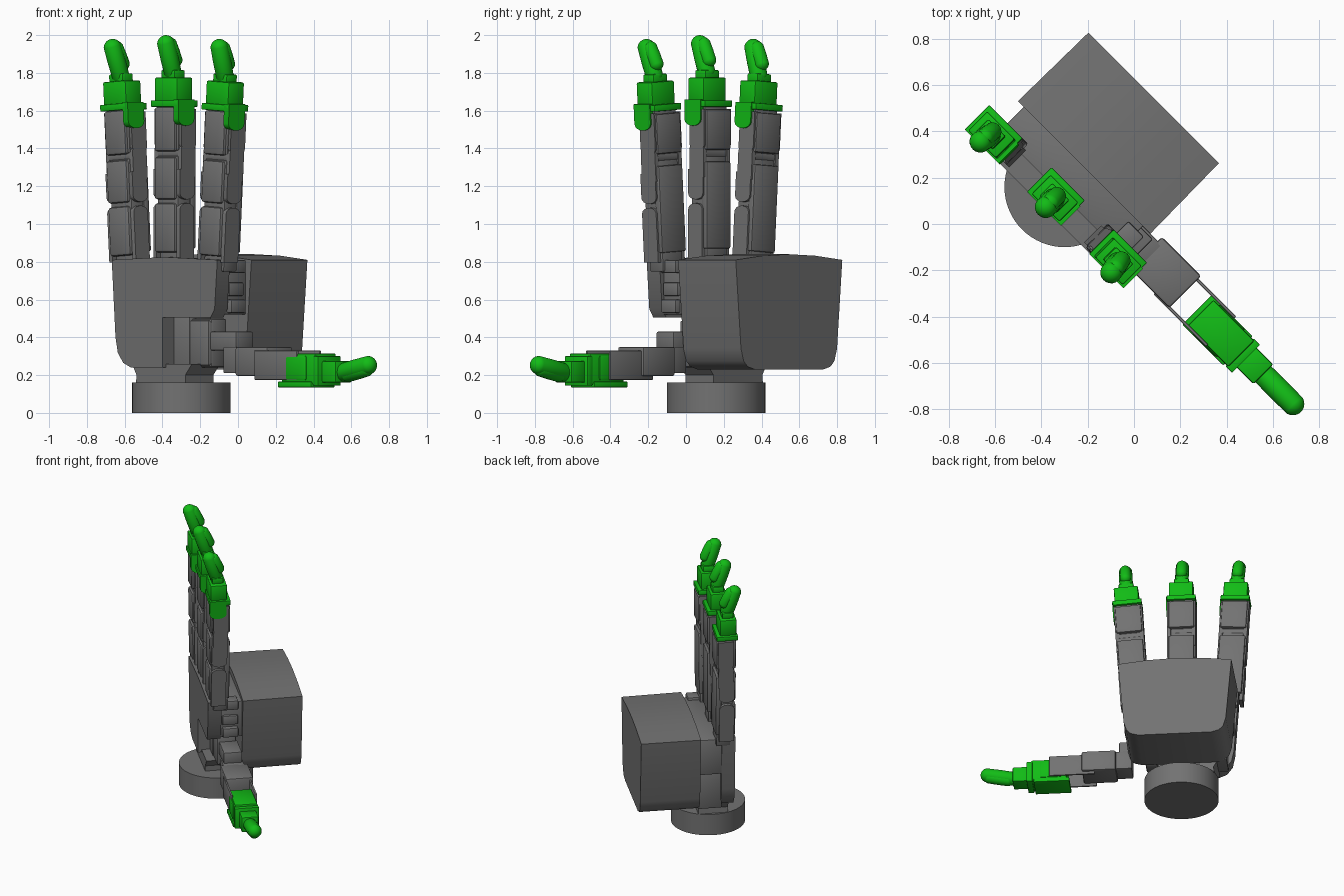
import bpy, bmesh, math
from mathutils import Matrix, Vector

cube = bpy.data.objects.get("Cube")
if cube:
    bpy.data.objects.remove(cube)


def material(name, rgb):
    m = bpy.data.materials.new(name)
    m.use_nodes = True
    m.diffuse_color = (*rgb, 1)
    m.node_tree.nodes["Principled BSDF"].inputs["Base Color"].default_value = (*rgb, 1)
    return m


GREY = material("dark grey", (0.17, 0.17, 0.17))
GREEN = material("bright green", (0.006, 0.50, 0.008))

# Hand frame: x across the palm to the thumb, y to the back of the hand, z up
HAND = Matrix.Translation((-0.3, 0.16, 0)) @ Matrix.Rotation(math.radians(-45), 4, 'Z')


def finish(name, bm, mat, frame, bevel=0.0, segments=2):
    if bevel:
        sharp = [e for e in bm.edges if e.calc_face_angle(0) > 0.6]
        bmesh.ops.bevel(bm, geom=sharp, offset=bevel, segments=segments, affect='EDGES', profile=0.5)
    bmesh.ops.recalc_face_normals(bm, faces=bm.faces)
    bm.transform(frame)
    me = bpy.data.meshes.new(name)
    bm.to_mesh(me)
    bm.free()
    me.materials.append(mat)
    ob = bpy.data.objects.new(name, me)
    bpy.context.collection.objects.link(ob)
    bpy.ops.object.select_all(action='DESELECT')
    ob.select_set(True)
    bpy.context.view_layer.objects.active = ob
    bpy.ops.object.shade_smooth_by_angle(angle=math.radians(35))
    return ob


def box(name, xs, ys, zs, mat=GREY, frame=HAND, bevel=0.008):
    bm = bmesh.new()
    size = [b - a for a, b in (xs, ys, zs)]
    mid = [(a + b) / 2 for a, b in (xs, ys, zs)]
    bmesh.ops.create_cube(bm, size=1, matrix=Matrix.Translation(mid) @ Matrix.Diagonal((*size, 1)))
    return finish(name, bm, mat, frame, bevel)


def prism(name, profile, y0, y1, mat=GREY, frame=HAND, bevel=0.0, shrink=1.0):
    """Extrude an x-z outline along y, optionally narrowing the far end."""
    bm = bmesh.new()
    near = [bm.verts.new((x, y0, z)) for x, z in profile]
    far = [bm.verts.new((x * shrink, y1, z)) for x, z in profile]
    bm.faces.new(near)
    bm.faces.new(far[::-1])
    n = len(near)
    for i in range(n):
        bm.faces.new((near[i], far[i], far[(i + 1) % n], near[(i + 1) % n]))
    return finish(name, bm, mat, frame, bevel)


def side_plate(name, xs, ys, zs, mat, frame, round_top=False):
    """Thin cheek in the y-z plane with one half-round end."""
    r, c = (ys[1] - ys[0]) / 2, (ys[0] + ys[1]) / 2
    k = 0.6 * r
    arc = [(c - r * math.cos(t * math.pi / 8), k - k * math.sin(t * math.pi / 8)) for t in range(9)]
    h = zs[1] - zs[0]
    outline = arc + [(ys[1], h), (ys[0], h)]
    pts = [(y, zs[1] - z if round_top else zs[0] + z) for y, z in outline]
    turn = Matrix(((0, 1, 0, 0), (1, 0, 0, 0), (0, 0, 1, 0), (0, 0, 0, 1)))
    return prism(name, pts, xs[0], xs[1], mat, frame @ turn)


def capsule(name, a, b, r, mat, frame, squash=1.0):
    a, b = Vector(a), Vector(b)
    bm = bmesh.new()
    bmesh.ops.create_uvsphere(bm, u_segments=20, v_segments=12, radius=r)
    half = (b - a).length / 2
    for v in bm.verts:
        v.co.y *= squash
        if abs(v.co.z) > 1e-5:
            v.co.z += math.copysign(half, v.co.z)
    rot = (b - a).to_track_quat('Z', 'Y').to_matrix().to_4x4()
    return finish(name, bm, mat, frame @ Matrix.Translation((a + b) / 2) @ rot)


def cylinder(name, r, depth, frame, mat=GREY, bevel=0.0, segments=48):
    bm = bmesh.new()
    bmesh.ops.create_cone(bm, cap_ends=True, segments=segments, radius1=r, radius2=r, depth=depth)
    return finish(name, bm, mat, frame, bevel)


# Wrist
cylinder("wrist_base", 0.26, 0.16, HAND @ Matrix.Translation((0, 0, 0.08)), segments=64)
prism("wrist_neck", [(-0.24, 0.155), (-0.235, 0.2), (-0.27, 0.26), (0.18, 0.26), (0.13, 0.2), (0.13, 0.155)],
      -0.1, 0.11)

# Palm shell with a cut-out for the thumb
prism("palm_shell", [(-0.395, 0.81), (0, 0.825), (0.395, 0.81), (0.375, 0.55), (0.345, 0.505), (-0.015, 0.505),
                     (-0.015, 0.24), (-0.25, 0.24), (-0.31, 0.265), (-0.35, 0.32), (-0.367, 0.4)],
      -0.126, -0.03, bevel=0.012)
box("palm_upper_core", (-0.37, 0.36), (-0.04, 0.13), (0.52, 0.79))
box("palm_lower_core", (-0.33, 0.1), (-0.04, 0.13), (0.24, 0.53))
for i, z in enumerate((0.53, 0.62, 0.74)):
    box(f"palm_side_block_{i}", (0.3, 0.395 - 0.015 * (i == 1)), (-0.02, 0.09), (z, z + 0.07))

# Back housing
prism("back_housing", [(-0.405, 0.81), (-0.2, 0.832), (0, 0.84), (0.2, 0.832), (0.405, 0.81), (0.365, 0.34),
                       (0.345, 0.275), (0.315, 0.245), (0.26, 0.23), (-0.26, 0.23), (-0.315, 0.245),
                       (-0.345, 0.275), (-0.365, 0.34)], 0.12, 0.545, bevel=0.02, shrink=0.985)


def finger(tag, base, z0, tilt):
    f = HAND @ Matrix.Translation((base, 0, z0)) @ Matrix.Rotation(tilt, 4, 'Y')

    def part(n, xs, ys, zs, mat=GREY, bevel=0.008):
        box(f"{tag}_{n}", xs, ys, zs, mat, f, bevel)

    # Knuckle and lower segment: core, palm pads, back plate
    part("knuckle", (-0.07, 0.08), (-0.09, 0.01), (-0.06, 0.08))
    part("lower_core", (-0.075, 0.08), (-0.105, 0.0), (0.04, 0.53))
    part("lower_pad", (-0.085, 0.07), (-0.122, -0.06), (0.02, 0.28), bevel=0.015)
    part("middle_pad", (-0.085, 0.07), (-0.122, -0.06), (0.3, 0.525), bevel=0.015)
    part("lower_back_plate", (-0.09, 0.09), (-0.02, 0.02), (0.04, 0.5))
    # Hinge and upper segment
    pin = Matrix.Translation((0, -0.05, 0.545)) @ Matrix.Rotation(math.pi / 2, 4, 'Y')
    cylinder(f"{tag}_hinge", 0.05, 0.17, f @ pin, segments=24)
    part("upper_core", (-0.08, 0.085), (-0.105, 0.0), (0.56, 0.8))
    part("upper_pad", (-0.085, 0.07), (-0.122, -0.06), (0.555, 0.79), bevel=0.015)
    part("upper_back_plate", (-0.09, 0.09), (-0.03, 0.02), (0.565, 0.775))
    # Cheeks on both sides
    for s, side in ((1, "left"), (-1, "right")):
        xs = (0.075 * s, 0.1 * s)
        side_plate(f"{tag}_{side}_lower_cheek", xs, (-0.11, -0.005), (-0.01, 0.28), GREY, f, True)
        side_plate(f"{tag}_{side}_middle_cheek", xs, (-0.11, 0.0), (0.3, 0.46), GREY, f)
        side_plate(f"{tag}_{side}_hinge_cheek", xs, (-0.1, 0.005), (0.42, 0.6), GREY, f, True)
        side_plate(f"{tag}_{side}_upper_cheek", xs, (-0.1, 0.01), (0.56, 0.78), GREY, f)
    # Green fingertip
    side_plate(f"{tag}_tip_cheek", (0.07, 0.108), (-0.13, -0.01), (0.69, 0.83), GREEN, f)
    part("tip_flange", (-0.1, 0.103), (-0.13, 0.02), (0.79, 0.825), GREEN, 0.004)
    part("tip_block", (-0.08, 0.09), (-0.122, -0.005), (0.82, 0.945), GREEN)
    part("tip_collar", (-0.05, 0.055), (-0.105, -0.025), (0.935, 0.985), GREEN)
    capsule(f"{tag}_tip_pad", (0.004, -0.07, 0.98), (0.004, -0.118, 1.122), 0.048, GREEN, f)
    capsule(f"{tag}_tip_nail", (0.004, -0.052, 1.04), (0.004, -0.09, 1.118), 0.04, GREEN, f)


for tag, base, z0, tilt in (("outer_finger", -0.33, 0.812, -0.062), ("middle_finger", 0.0, 0.83, 0),
                            ("inner_finger", 0.33, 0.812, 0.062)):
    finger(tag, base, z0, tilt)

# Thumb mount in the palm cut-out
box("thumb_mount", (-0.12, 0.245), (-0.02, 0.1), (0.24, 0.5), bevel=0.015)
box("thumb_mount_cover", (0.08, 0.24), (-0.035, 0.0), (0.25, 0.49), bevel=0.012)
box("thumb_swivel", (0.23, 0.43), (-0.02, 0.11), (0.33, 0.43))
box("thumb_root", (0.34, 0.48), (-0.03, 0.12), (0.21, 0.35))

# Thumb lower segment with open side rails
box("thumb_lower_body", (0.45, 0.69), (-0.05, 0.145), (0.195, 0.35), bevel=0.012)
for side, y in (("front", -0.056), ("back", 0.115)):
    box(f"thumb_{side}_rail", (0.6, 0.92), (y, y + 0.014), (0.175, 0.33), bevel=0.004)

# Green thumb end
box("thumb_upper_body", (0.80, 1.05), (-0.05, 0.11), (0.15, 0.315), GREEN)
box("thumb_upper_shell", (0.83, 0.99), (-0.058, 0.118), (0.17, 0.305), GREEN, bevel=0.015)
box("thumb_flange", (0.78, 1.03), (-0.06, 0.118), (0.135, 0.165), GREEN, bevel=0.004)
box("thumb_end_plate", (1.04, 1.08), (-0.056, 0.115), (0.145, 0.30), GREEN, bevel=0.004)
box("thumb_tip_collar", (1.07, 1.18), (-0.025, 0.095), (0.16, 0.275), GREEN)
capsule("thumb_tip_pad", (1.18, 0.035, 0.215), (1.36, 0.035, 0.252), 0.05, GREEN, HAND)
capsule("thumb_tip_nail", (1.22, 0.035, 0.205), (1.345, 0.035, 0.232), 0.042, GREEN, HAND)
